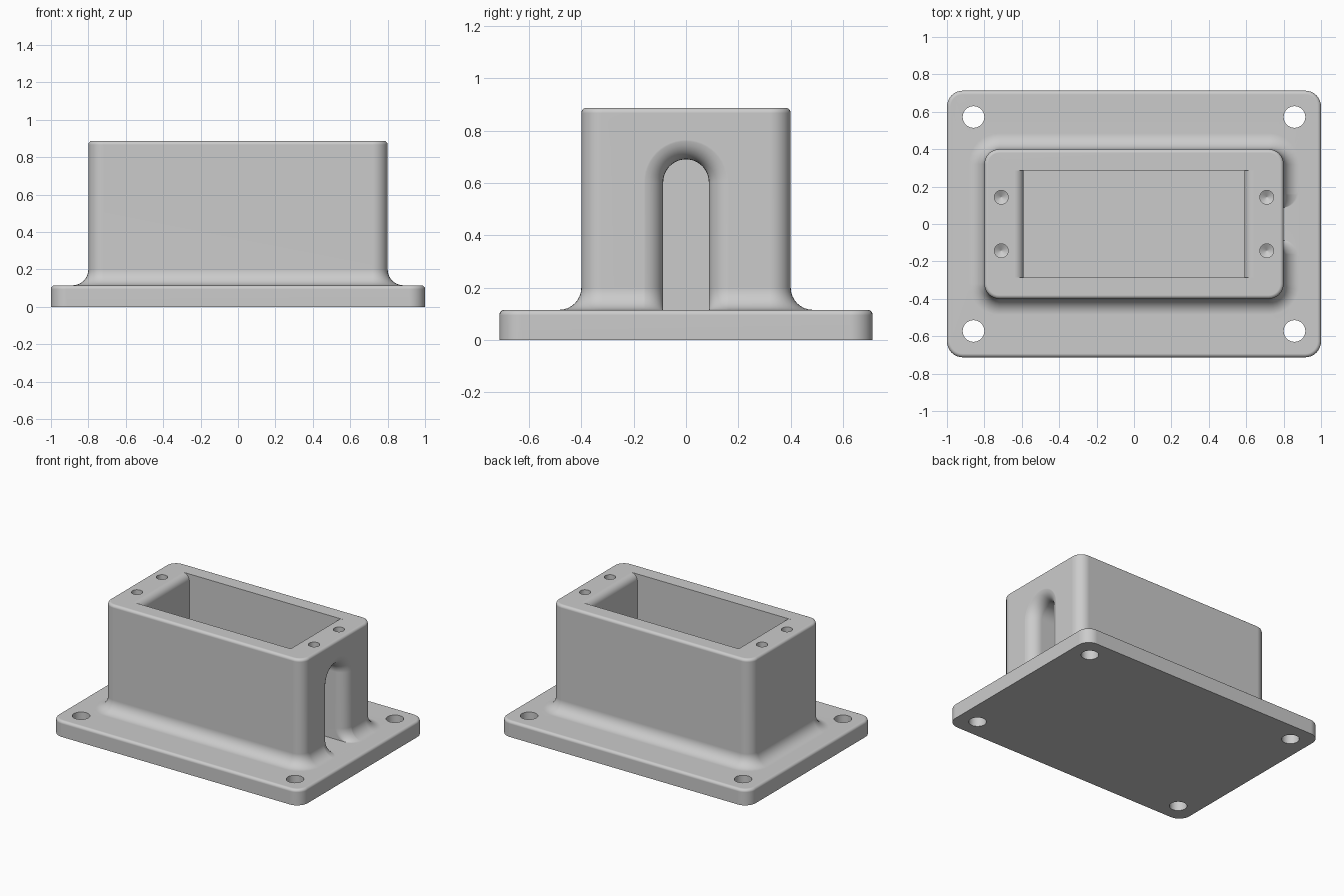
import bpy, bmesh
from math import sin, cos, pi

cube = bpy.data.objects.get("Cube")
if cube:
    bpy.data.objects.remove(cube, do_unlink=True)

PLATE_TOP, TOP = 0.115, 0.887
FLOOR = PLATE_TOP + 0.0002
FILLET, EDGE, STEPS = 0.085, 0.02, 8
QUARTER = [i * pi / 2 / STEPS for i in range(STEPS + 1)]

grey = bpy.data.materials.new("light grey")
grey.use_nodes = True
grey.diffuse_color = (0.6, 0.6, 0.6, 1)
grey.node_tree.nodes["Principled BSDF"].inputs["Base Color"].default_value = grey.diffuse_color


def loft(name, rings):
    """Skin a stack of closed rings and cap both ends."""
    bm = bmesh.new()
    rows = [[bm.verts.new(p) for p in ring] for ring in rings]
    n = len(rows[0])
    for a, b in zip(rows, rows[1:]):
        for i in range(n):
            j = (i + 1) % n
            bm.faces.new((a[i], a[j], b[j], b[i]))
    bm.faces.new(rows[0])
    bm.faces.new(rows[-1])
    bmesh.ops.recalc_face_normals(bm, faces=bm.faces)
    mesh = bpy.data.meshes.new(name)
    bm.to_mesh(mesh)
    bm.free()
    mesh.materials.append(grey)
    obj = bpy.data.objects.new(name, mesh)
    bpy.context.collection.objects.link(obj)
    return obj


def rounded_rect(hx, hy, r, z):
    """Rounded rectangle ring at height z."""
    ring = []
    for k, (sx, sy) in enumerate(((1, 1), (-1, 1), (-1, -1), (1, -1))):
        for t in QUARTER:
            a = t + k * pi / 2
            ring.append((sx * (hx - r) + r * cos(a), sy * (hy - r) + r * sin(a), z))
    return ring


def circle(x, y, r, z, n=32):
    return [(x + r * cos(2 * pi * i / n), y + r * sin(2 * pi * i / n), z) for i in range(n)]


def grown(hx, hy, r, grow, z):
    return rounded_rect(hx + grow, hy + grow, r + grow, z)


# Plate and box as one skin with rounded edges and a concave foot
plate, box = (1.0, 0.713, 0.085), (0.8, 0.4, 0.08)
rings = [grown(*plate, 0, 0)]
rings += [grown(*plate, EDGE * (cos(t) - 1), PLATE_TOP - EDGE + EDGE * sin(t)) for t in QUARTER]
rings += [grown(*box, FILLET * (1 - sin(t)), PLATE_TOP + FILLET * (1 - cos(t))) for t in QUARTER]
rings += [grown(*box, EDGE * (cos(t) - 1), TOP - EDGE + EDGE * sin(t)) for t in QUARTER]
housing = loft("mounting_housing", rings)
cutters = []

# Open cavity with rounded lips at both ends
LIP, HALF = 0.05, 0.59
side = [(HALF, FLOOR)]
side += [(HALF + LIP * (1 - cos(t)), TOP - LIP + LIP * sin(t)) for t in QUARTER]
side.append((HALF + LIP, 1))
profile = side + [(-x, z) for x, z in reversed(side)]
cutters.append(loft("cavity_cutter", [[(x, y, z) for x, z in profile] for y in (-0.285, 0.285)]))

# Arched cable slot in the left end, flaring out to the wall and foot
SLOT, SPRING = 0.087, 0.603


def slot_ring(x, grow, follow=True):
    w = SLOT + grow
    feet = [FLOOR] + [PLATE_TOP + FILLET * (1 - cos(t)) for t in QUARTER[1:]]
    pts = [(w, z) for z in feet]
    pts += [(w * cos(i * pi / 24), SPRING + w * sin(i * pi / 24)) for i in range(25)]
    pts += [(-w, z) for z in reversed(feet)]
    ring = []
    for y, z in pts:
        drop = max(0, PLATE_TOP + FILLET - z)
        shift = FILLET - (max(0, FILLET ** 2 - drop ** 2)) ** 0.5
        ring.append((x + (shift if follow else 0), y, z))
    return ring


slot = [slot_ring(0.5, 0, False)]
slot += [slot_ring(0.801 - FILLET + FILLET * sin(t), FILLET * (1 - cos(t))) for t in QUARTER]
slot.append(slot_ring(0.95, FILLET, False))
cutters.append(loft("slot_cutter", slot))

# Plate bolt holes and drilled screw holes with pointed ends
for sx in (-1, 1):
    for sy in (-1, 1):
        x, y = sx * 0.858, sy * 0.572
        cutters.append(loft("bolt_cutter", [circle(x, y, 0.058, z) for z in (-0.1, 0.3)]))
        x, y = sx * 0.71, sy * 0.143
        cutters.append(loft("screw_cutter", [circle(x, y, 0.037, 1), circle(x, y, 0.037, TOP - 0.2),
                                             circle(x, y, 0.001, TOP - 0.222)]))

bpy.ops.object.select_all(action='DESELECT')
housing.select_set(True)
bpy.context.view_layer.objects.active = housing
for cutter in cutters:
    cutter.hide_render = True
    mod = housing.modifiers.new("cut", 'BOOLEAN')
    mod.operation, mod.solver, mod.object = 'DIFFERENCE', 'EXACT', cutter
    bpy.ops.object.modifier_apply(modifier=mod.name)
    bpy.data.objects.remove(cutter, do_unlink=True)

# Smooth rounded areas while keeping cut edges crisp
bpy.ops.object.shade_smooth_by_angle(angle=pi / 6)
weighted = housing.modifiers.new("weighted", 'WEIGHTED_NORMAL')
weighted.keep_sharp = True
